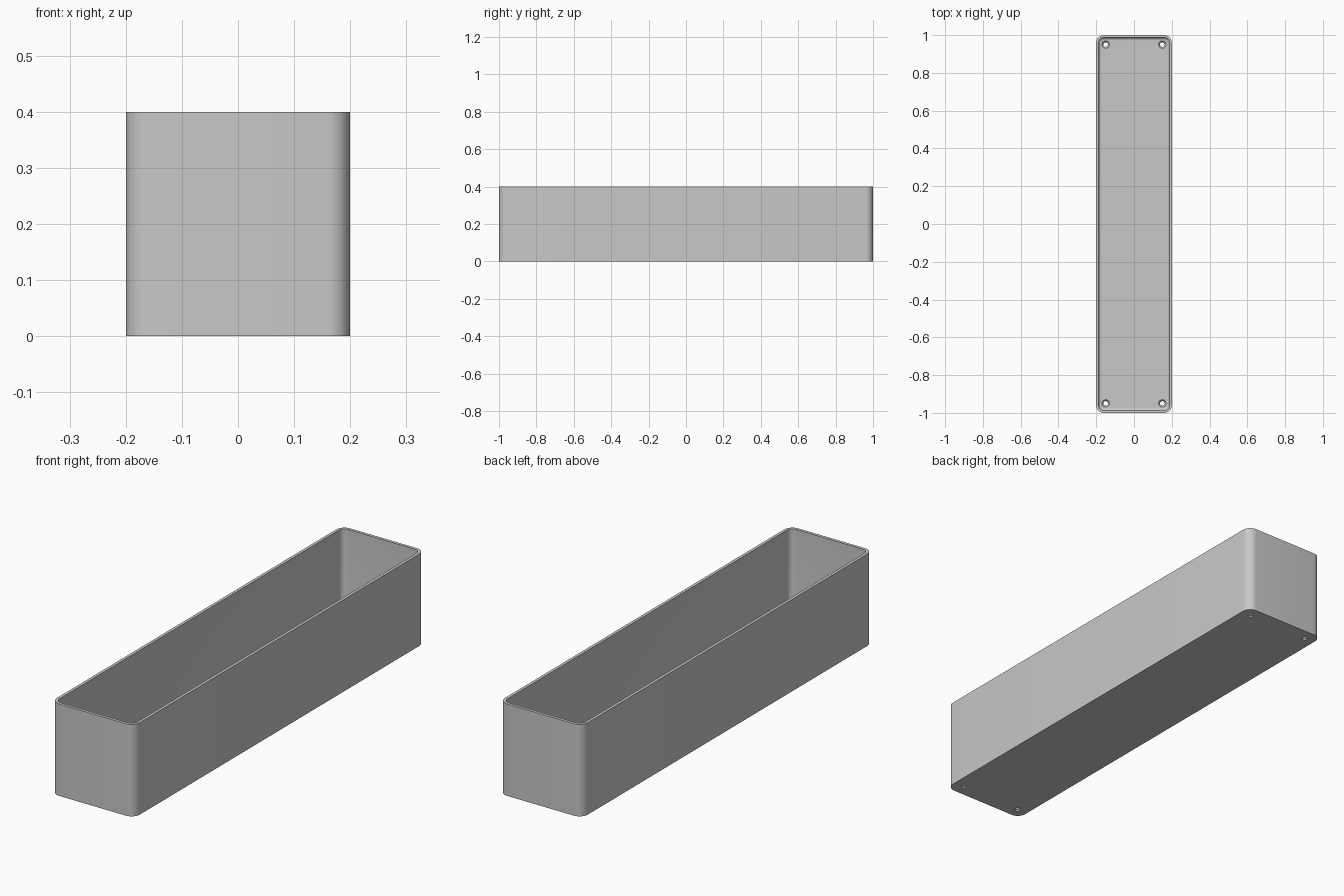
import bpy, bmesh, math

cube = bpy.data.objects.get("Cube")
if cube:
    bpy.data.objects.remove(cube, do_unlink=True)

HALF_X, HALF_Y, HEIGHT = 0.2, 1.0, 0.4
WALL, FLOOR, CORNER, FILLET = 0.013, 0.015, 0.04, 0.015
HOLE_X, HOLE_Y = 0.15, 0.95

grey = bpy.data.materials.new("plain grey")
grey.use_nodes = True
grey.diffuse_color = (0.58, 0.58, 0.58, 1)
grey.node_tree.nodes["Principled BSDF"].inputs["Base Color"].default_value = grey.diffuse_color


def rounded_ring(bm, inset, z, steps=10):
    """Ring of vertices on a rounded rectangle, inset from the outer wall."""
    r = max(CORNER - inset, 0.004)
    cx, cy = HALF_X - inset - r, HALF_Y - inset - r
    ring = []
    for quarter, (sx, sy) in enumerate([(1, 1), (-1, 1), (-1, -1), (1, -1)]):
        for i in range(steps + 1):
            a = math.pi / 2 * (quarter + i / steps)
            ring.append(bm.verts.new((sx * cx + r * math.cos(a), sy * cy + r * math.sin(a), z)))
    return ring


def circle_ring(bm, x, y, r, z, sides=32):
    return [bm.verts.new((x + r * math.cos(math.tau * i / sides),
                          y + r * math.sin(math.tau * i / sides), z)) for i in range(sides)]


def skin(bm, rings):
    """Join rings from bottom to top and cap both ends."""
    for low, high in zip(rings, rings[1:]):
        for i in range(len(low)):
            j = (i + 1) % len(low)
            bm.faces.new((low[i], low[j], high[j], high[i]))
    bm.faces.new(rings[0])
    bm.faces.new(rings[-1])


def make_object(name, bm):
    bmesh.ops.recalc_face_normals(bm, faces=bm.faces)
    mesh = bpy.data.meshes.new(name)
    bm.to_mesh(mesh)
    bm.free()
    mesh.materials.append(grey)
    obj = bpy.data.objects.new(name, mesh)
    bpy.context.collection.objects.link(obj)
    return obj


# Tray: outer wall, rim, inner wall, rounded inner edge, floor
bm = bmesh.new()
profile = [(0, 0), (0, HEIGHT), (WALL, HEIGHT)]
for i in range(9):
    a = math.pi / 2 * i / 8
    profile.append((WALL + FILLET * (1 - math.cos(a)), FLOOR + FILLET * (1 - math.sin(a))))
skin(bm, [rounded_ring(bm, inset, z) for inset, z in profile])
tray = make_object("tray", bm)

# Countersunk screw holes in the four corners
bm = bmesh.new()
for x in (-HOLE_X, HOLE_X):
    for y in (-HOLE_Y, HOLE_Y):
        skin(bm, [circle_ring(bm, x, y, r, z) for r, z in
                  [(0.012, -0.02), (0.012, 0.006), (0.02, FLOOR), (0.02, 0.03)]])
cutter = make_object("hole_cutter", bm)
cutter.hide_render = True

cut = tray.modifiers.new("screw holes", "BOOLEAN")
cut.operation, cut.solver, cut.object = "DIFFERENCE", "EXACT", cutter
depsgraph = bpy.context.evaluated_depsgraph_get()
finished = bpy.data.meshes.new_from_object(tray.evaluated_get(depsgraph))
tray.modifiers.clear()
tray.data = finished
bpy.data.objects.remove(cutter, do_unlink=True)

# Smooth corners with crisp edges
bpy.ops.object.select_all(action="DESELECT")
tray.select_set(True)
bpy.context.view_layer.objects.active = tray
bpy.ops.object.shade_smooth_by_angle(angle=math.radians(30))
